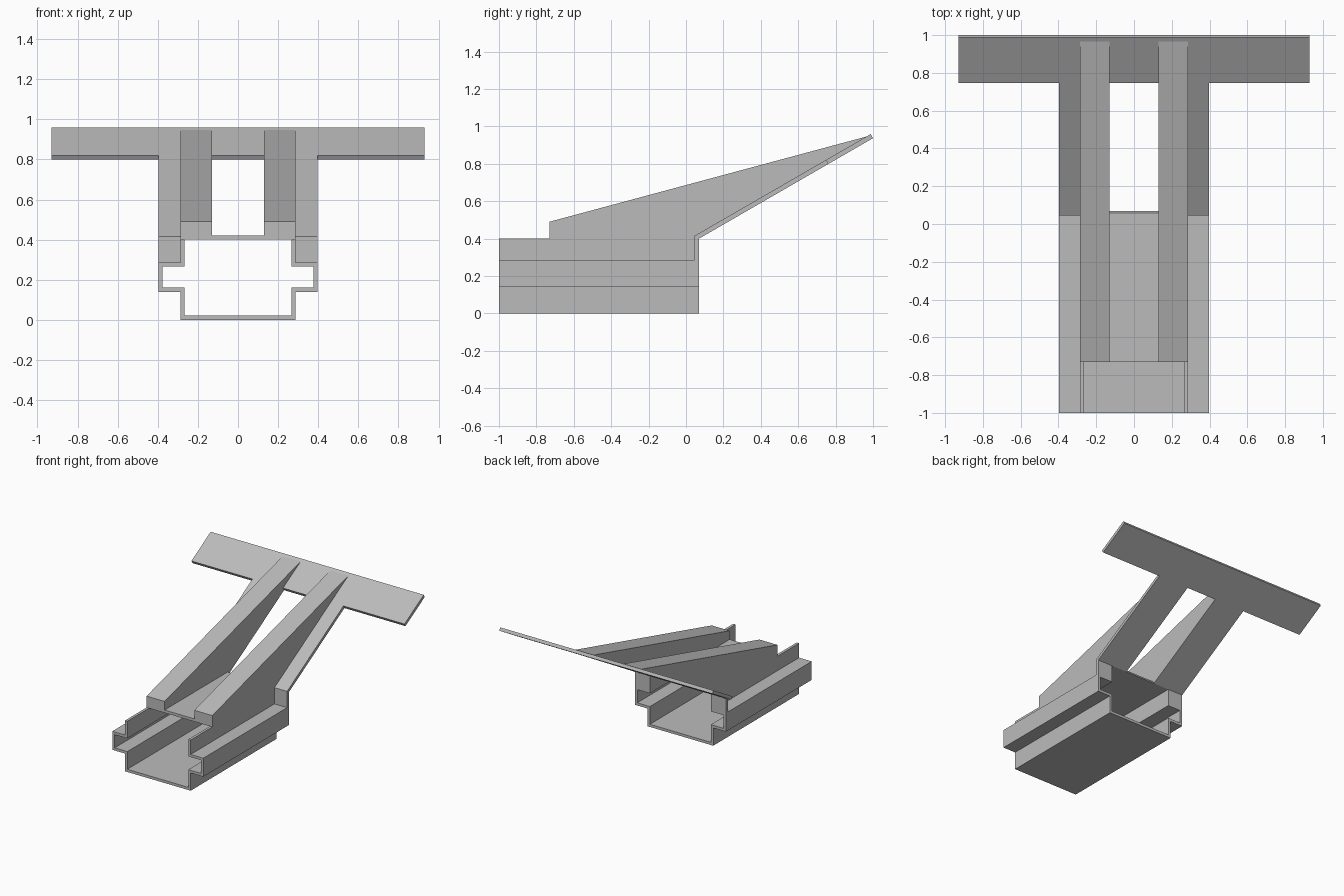
import bpy, bmesh, math
from mathutils import Vector

cube = bpy.data.objects.get("Cube")
if cube:
    bpy.data.objects.remove(cube, do_unlink=True)

grey = bpy.data.materials.new("plain grey")
grey.use_nodes = True
colour = (0.5, 0.5, 0.5, 1)
grey.diffuse_color = colour
grey.node_tree.nodes["Principled BSDF"].inputs["Base Color"].default_value = colour


def prism(name, outline, sweep):
    """Fill a planar outline and sweep it into a solid."""
    bm = bmesh.new()
    face = bm.faces.new([bm.verts.new(p) for p in outline])
    new = bmesh.ops.extrude_face_region(bm, geom=[face])["geom"]
    moved = [v for v in new if isinstance(v, bmesh.types.BMVert)]
    bmesh.ops.translate(bm, vec=sweep, verts=moved)
    bmesh.ops.recalc_face_normals(bm, faces=bm.faces)
    mesh = bpy.data.meshes.new(name)
    bm.to_mesh(mesh)
    bm.free()
    mesh.materials.append(grey)
    obj = bpy.data.objects.new(name, mesh)
    bpy.context.collection.objects.link(obj)
    return obj


def side_profile(name, points, x0, x1):
    """Sweep a (y, z) profile from x0 to x1."""
    return prism(name, [(x0, y, z) for y, z in points], (x1 - x0, 0, 0))


def mirrored(points):
    return points + [(-x, y) for x, y in reversed(points)]


FRONT, BACK = -1.0, 0.07
BODY, LEDGE, GAP, BAR = 0.287, 0.397, 0.13, 0.93
WALL, SHEET, TOP = 0.021, 0.025, 0.40
RIB_FRONT = -0.73
slope = math.tan(math.radians(30))
normal = Vector((0, -math.sin(math.radians(30)), math.cos(math.radians(30)))) * SHEET
lip = (BACK + normal.y, TOP + normal.z)      # upper corner of the bent sheet


def upper(y):
    """Height of the sloping sheet's upper surface."""
    return lip[1] + (y - lip[0]) * slope


# Open channel with a stepped ledge along each side
outer = [(BODY, 0), (BODY, 0.14), (LEDGE, 0.14), (LEDGE, 0.286), (BODY, 0.286), (BODY, TOP)]
t = WALL
inner = [(BODY - t, TOP), (BODY - t, 0.286 - t), (LEDGE - t, 0.286 - t),
         (LEDGE - t, 0.14 + t), (BODY - t, 0.14 + t), (BODY - t, t)]
section = mirrored(outer + inner)
prism("channel", [(x, FRONT, z) for x, z in section], (0, BACK - FRONT, 0))

# Cover plate closing the rear part of the channel
side_profile("cover_plate", [(RIB_FRONT, TOP), (BACK, TOP), lip, (RIB_FRONT, lip[1])], -BODY, BODY)

# Sloping sheet: two legs joined by a wide crossbar
half = [(GAP, 0.76), (GAP, BACK), (LEDGE, BACK), (LEDGE, 0.76), (BAR, 0.76), (BAR, 1.0)]
prism("sloping_sheet", [(x, y, TOP + (y - BACK) * slope) for x, y in mirrored(half)], normal)

# Wedge ribs on top and bent flanges resting on the ledges
tip = 0.965
rib = [(RIB_FRONT, lip[1]), (RIB_FRONT, 0.49), (tip, upper(tip)), lip]
inside = BACK - SHEET
flange = [(inside, 0.286), (BACK, 0.286), (BACK, TOP), lip, (inside, upper(inside))]
for side, s in (("left", 1), ("right", -1)):
    side_profile(side + "_rib", rib, s * GAP, s * BODY)
    side_profile(side + "_flange", flange, s * BODY, s * LEDGE)
